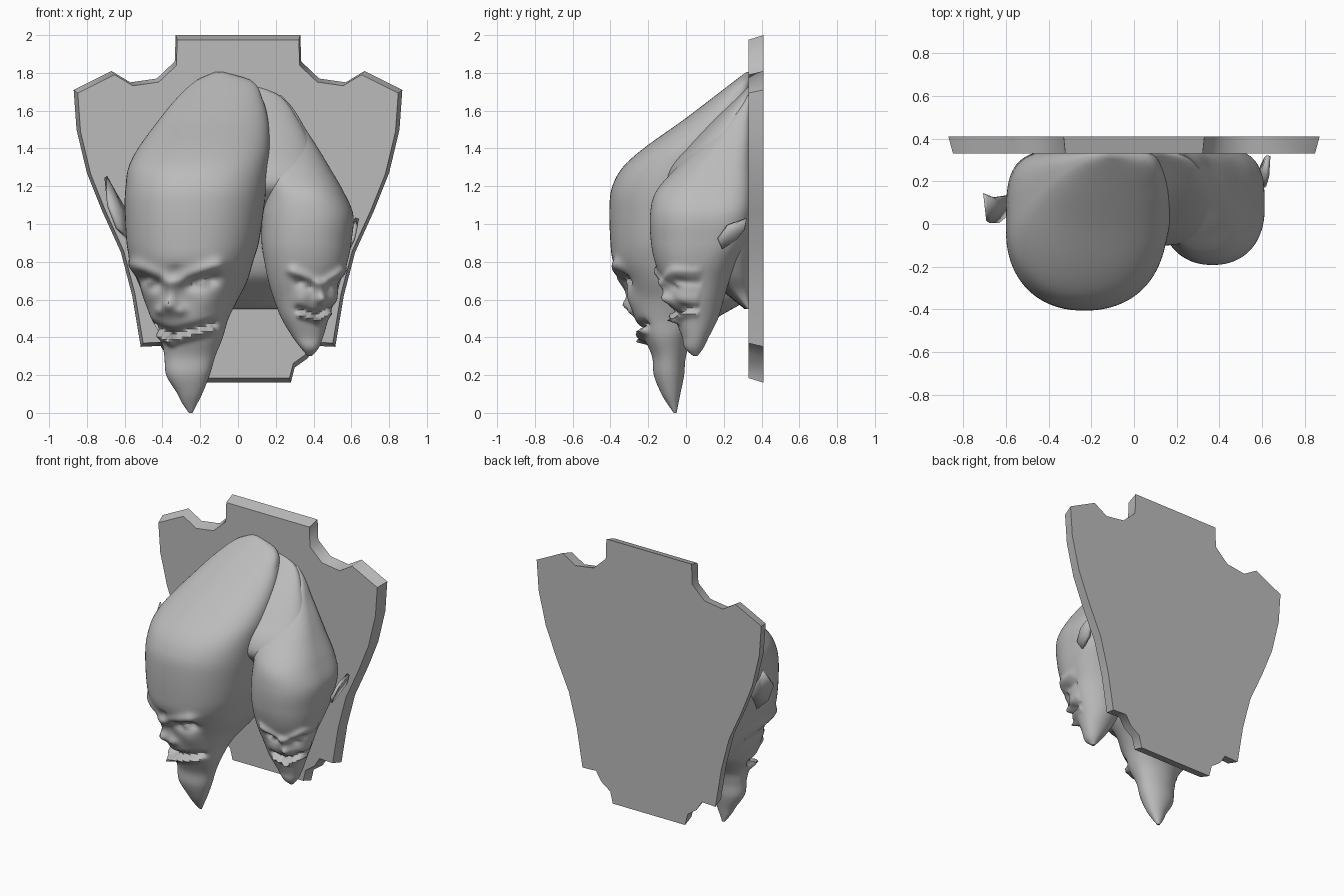
import bpy, math

grey = bpy.data.materials.new("stone grey")
grey.diffuse_color = (0.5, 0.5, 0.5, 1)


def add_mesh(name, verts, faces, angle):
    me = bpy.data.meshes.new(name)
    me.from_pydata(verts, [], faces)
    me.materials.append(grey)
    ob = bpy.data.objects.new(name, me)
    bpy.context.collection.objects.link(ob)
    bpy.ops.object.select_all(action='DESELECT')
    ob.select_set(True)
    bpy.context.view_layer.objects.active = ob
    bpy.ops.object.mode_set(mode='EDIT')
    bpy.ops.mesh.select_all(action='SELECT')
    bpy.ops.mesh.normals_make_consistent(inside=False)
    bpy.ops.object.mode_set(mode='OBJECT')
    bpy.ops.object.shade_smooth_by_angle(angle=math.radians(angle))
    return ob


def sample(rows, z):
    """Smooth interpolation between section rows (z, left, right, front, back, back squareness)."""
    i = 0
    while i < len(rows) - 2 and z > rows[i + 1][0]:
        i += 1
    a, b = rows[i], rows[i + 1]
    p, q = rows[max(i - 1, 0)], rows[min(i + 2, len(rows) - 1)]
    h = b[0] - a[0]
    t = (z - a[0]) / h
    out = []
    for k in range(1, 6):
        m0 = (b[k] - p[k]) / (b[0] - p[0]) * h
        m1 = (q[k] - a[k]) / (q[0] - a[0]) * h
        out.append((2*t**3 - 3*t*t + 1) * a[k] + (t**3 - 2*t*t + t) * m0
                   + (3*t*t - 2*t**3) * b[k] + (t**3 - t*t) * m1)
    return out


def relief(x, z, strokes):
    """Sum of soft strokes (x1, z1, x2, z2, radius, height)."""
    d = 0
    for x1, z1, x2, z2, r, h in strokes:
        dx, dz = x2 - x1, z2 - z1
        t = max(0, min(1, ((x - x1)*dx + (z - z1)*dz) / (dx*dx + dz*dz + 1e-9)))
        d += h * math.exp(-((x - x1 - t*dx)**2 + (z - z1 - t*dz)**2) / (r * r))
    return d


def loft(name, rows, strokes=(), n=88, levels=130):
    verts, faces = [], []
    z0, z1 = rows[0][0], rows[-1][0]
    for j in range(levels + 1):
        z = z0 + (z1 - z0) * j / levels
        l, r, f, b, e = sample(rows, z)
        cx, hw, cy = (l + r) / 2, abs(r - l) / 2, (f + b) / 2
        for i in range(n):
            a = 2 * math.pi * i / n
            c, s = math.cos(a), math.sin(a)
            p = 0.9 if s < 0 else max(0.3, min(1, e))
            x = cx + hw * math.copysign(abs(c)**p, c)
            y = cy + abs(b - f) / 2 * math.copysign(abs(s)**p, s)
            if s < 0.1:
                d = relief(x, z, strokes)
                x += d * 0.5 * c
                y -= d * min(1, 0.4 - s)
            verts.append((x, y, z))
    for j in range(levels):
        for i in range(n):
            k = (i + 1) % n
            faces.append((j*n + i, j*n + k, (j+1)*n + k, (j+1)*n + i))
    faces += [tuple(range(n))[::-1], tuple(range(levels*n, levels*n + n))]
    return add_mesh(name, verts, faces, 50)


# wall plaque: mirrored outline, slightly smaller at the front
half = [(.33, 2), (.335, 1.86), (.43, 1.77), (.57, 1.75), (.67, 1.81), (.87, 1.71),
        (.855, 1.5), (.8, 1.27), (.72, 1.07), (.62, .85), (.56, .62), (.515, .35),
        (.41, .355), (.37, .29), (.3, .24), (.28, .16)]
outline = half + [(-x, z) for x, z in reversed(half)]
m = len(outline)
verts = [(x, .41, z) for x, z in outline]
verts += [(x * .975, .33, 1.08 + (z - 1.08) * .973) for x, z in outline]
faces = [tuple(range(m)), tuple(range(m, 2*m))[::-1]]
faces += [(i, (i+1) % m, m + (i+1) % m, m + i) for i in range(m)]
add_mesh("wall_plaque", verts, faces, 60)

# large head with pointed chin
big = [(0, -.26, -.24, -.065, -.05, 1), (.05, -.295, -.215, -.1, -.04, 1),
       (.1, -.32, -.19, -.13, -.03, 1), (.2, -.38, -.15, -.17, -.01, 1),
       (.3, -.39, -.12, -.18, 0, 1), (.4, -.41, -.08, -.225, .04, 1),
       (.5, -.46, -.05, -.27, .16, .9), (.6, -.49, 0, -.29, .32, .6),
       (.7, -.535, .05, -.33, .35, .5), (.8, -.57, .08, -.385, .35, .5),
       (.9, -.59, .11, -.40, .35, .5), (1.1, -.60, .14, -.405, .35, .5),
       (1.2, -.595, .15, -.39, .35, .5), (1.3, -.58, .16, -.335, .35, .5),
       (1.4, -.53, .17, -.225, .35, .5), (1.55, -.42, .16, -.015, .35, .5),
       (1.66, -.33, .13, .13, .35, .6), (1.76, -.22, .07, .26, .35, .8),
       (1.805, -.12, -.08, .32, .35, 1)]
big_face = [(-.55, .78, -.39, .705, .035, .035), (-.11, .78, -.3, .705, .035, .035),   # brows
            (-.5, .71, -.43, .69, .035, -.045), (-.24, .69, -.14, .71, .035, -.045),   # sockets
            (-.47, .69, -.46, .69, .02, .03), (-.2, .69, -.18, .69, .02, .03),         # eyes
            (-.35, .68, -.355, .58, .032, .035), (-.355, .56, -.355, .56, .045, .045), # nose
            (-.41, .54, -.41, .54, .025, .025), (-.3, .54, -.3, .54, .025, .025),
            (-.45, .61, -.45, .61, .06, .025), (-.17, .6, -.17, .6, .07, .025),        # cheeks
            (-.45, .46, -.36, .42, .022, -.035), (-.36, .42, -.13, .47, .022, -.035),  # mouth
            (-.44, .42, -.35, .38, .018, .045), (-.35, .38, -.14, .44, .018, .04),     # lip
            (-.33, .73, -.33, .76, .02, -.015)]
loft("large_head", big, big_face)

# small head, turned outward
small = [(.3, .37, .39, .04, .06, 1), (.34, .335, .425, -.005, .09, 1),
         (.4, .29, .45, -.02, .12, 1), (.5, .23, .48, -.06, .17, 1),
         (.6, .19, .515, -.09, .2, 1), (.7, .16, .545, -.13, .23, .9),
         (.8, .14, .58, -.165, .27, .8), (.9, .125, .6, -.185, .32, .7),
         (1.05, .125, .61, -.19, .35, .6), (1.17, .13, .56, -.16, .35, .5),
         (1.3, .06, .485, -.05, .35, .5), (1.4, .02, .425, .05, .35, .5),
         (1.5, 0, .36, .15, .35, .5), (1.6, 0, .3, .25, .35, .6),
         (1.68, .05, .23, .32, .35, .8)]
small_face = [(.29, .75, .4, .69, .025, .028), (.55, .75, .47, .69, .025, .028),
              (.33, .695, .38, .68, .025, -.035), (.49, .68, .53, .695, .025, -.03),
              (.355, .68, .36, .68, .014, .02), (.51, .68, .51, .68, .014, .02),
              (.43, .68, .435, .61, .025, .025), (.435, .595, .435, .595, .032, .035),
              (.34, .6, .34, .6, .045, .02), (.51, .6, .51, .6, .035, .02),
              (.32, .55, .42, .52, .016, -.03), (.42, .52, .49, .56, .016, -.03),
              (.33, .515, .42, .49, .014, .03), (.42, .49, .48, .525, .014, .03)]
loft("small_head", small, small_face)

# shared neck joining both heads to the plaque
neck = [(.55, -.35, .28, .31, .35, .5), (.64, -.38, .32, .2, .35, .5),
        (.73, -.4, .4, .1, .35, .5), (.9, -.42, .5, .05, .35, .5),
        (1.1, -.4, .54, -.02, .35, .5), (1.2, -.35, .5, -.1, .35, .5),
        (1.3, -.33, .45, -.08, .35, .5), (1.4, -.32, .4, 0, .35, .5),
        (1.55, -.28, .32, .14, .35, .5), (1.68, -.2, .22, .28, .35, .7),
        (1.73, -.1, .1, .33, .35, 1)]
loft("neck", neck, n=64, levels=60)


# pointed ears: cupped fans with thickness
def ear(name, centre, rim):
    k = len(rim)
    ob = add_mesh(name, [centre] + rim, [(0, i + 1, (i + 1) % k + 1) for i in range(k)], 60)
    mod = ob.modifiers.new("thickness", 'SOLIDIFY')
    mod.thickness = .02
    mod.offset = 0


ear("large_ear", (-.625, .07, 1.07),
    [(-.70, .14, 1.25), (-.65, .12, 1.16), (-.59, .13, 1.06), (-.58, .06, .92),
     (-.64, .01, .98), (-.685, .01, 1.1)])
ear("small_ear", (.6, .23, .95),
    [(.63, .32, 1.03), (.625, .22, .99), (.61, .17, .92), (.585, .19, .87),
     (.6, .27, .92), (.62, .31, .97)])
